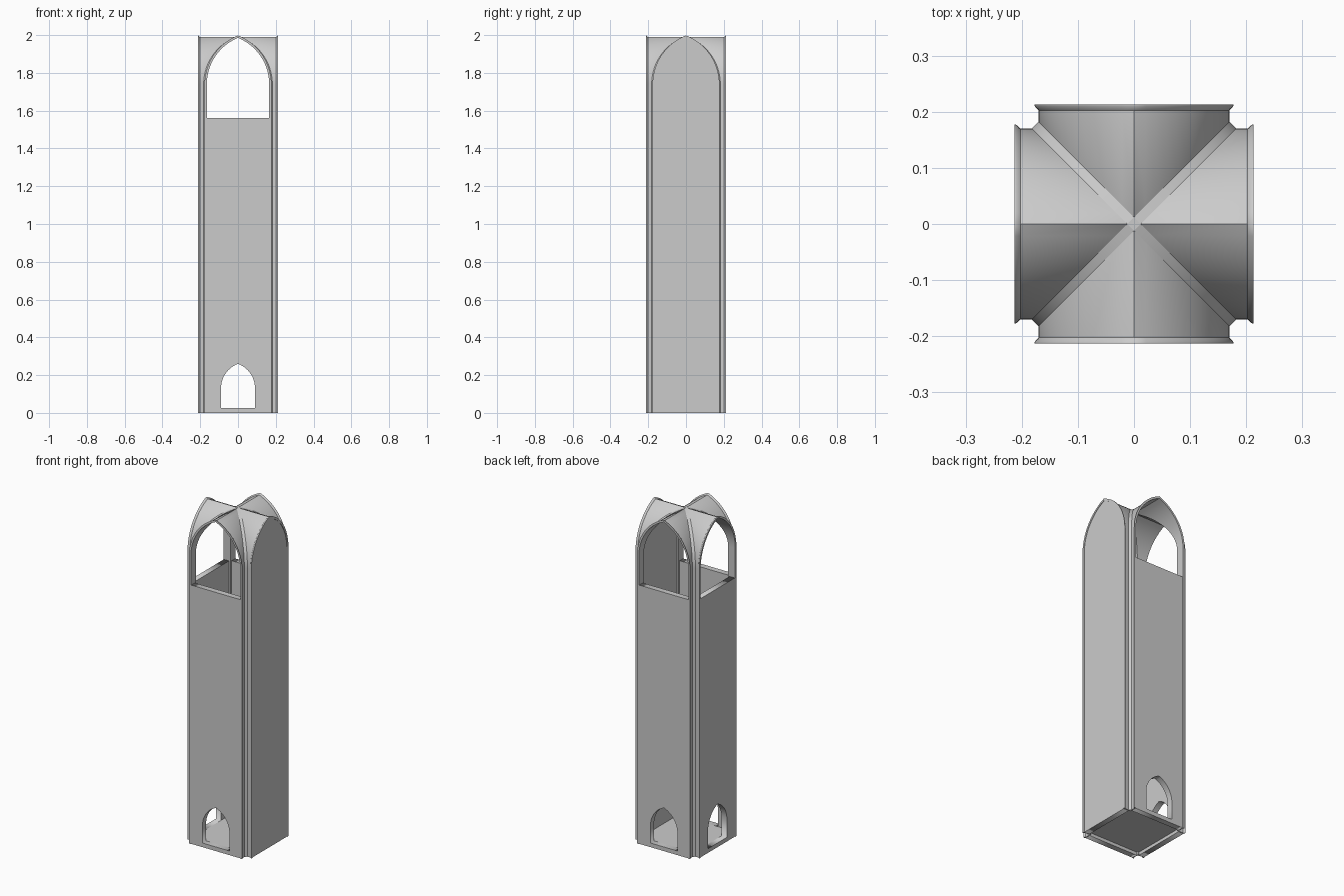
import bpy, bmesh, math
from mathutils import Matrix

if "Cube" in bpy.data.objects:
    bpy.data.objects.remove(bpy.data.objects["Cube"])

HALF, SPRING, CENTRE = 0.17, 1.74, 0.10    # main arch: half width, spring height, arc centre offset
SHELL, CHAMFER, SILL, PARAPET = 0.005, 0.012, 0.025, 1.56
SIDES = ["front", "left", "back", "right"]

stone = bpy.data.materials.new("grey_stone")
stone.use_nodes = True
stone.diffuse_color = (0.6, 0.6, 0.6, 1)
stone.node_tree.nodes["Principled BSDF"].inputs["Base Color"].default_value = (0.6, 0.6, 0.6, 1)


def arch(half, base, spring, centre, off=0.0, steps=14):
    """Two-centred pointed arch standing on straight jambs, as (x, z) points."""
    radius = half + centre + off
    top = math.acos(centre / radius)
    side = [(half + off, base)]
    for i in range(steps + 1):
        a = top * i / steps
        side.append((radius * math.cos(a) - centre, spring + radius * math.sin(a)))
    side[-1] = (0.0, side[-1][1])
    return side + [(-x, z) for x, z in side[-2::-1]]


def main_arch(off=0.0):
    return arch(HALF, 0.0, SPRING, CENTRE, off)


def add_object(name, mesh, turn=0):
    """Link a mesh, turned by quarter turns from the front side."""
    mesh.transform(Matrix.Rotation(turn * math.pi / 2, 4, "Z"))
    mesh.materials.clear()
    mesh.materials.append(stone)
    ob = bpy.data.objects.new(name, mesh)
    bpy.context.collection.objects.link(ob)
    return ob


def loft(name, rails, turn, closed=True, smooth=True):
    """Skin neighbouring rails of 3D points; closed rails also get end caps."""
    bm = bmesh.new()
    rows = [[bm.verts.new(p) for p in rail] for rail in rails]
    n = len(rows)
    for r in range(n if closed else n - 1):
        a, b = rows[r], rows[(r + 1) % n]
        for i in range(len(a) - 1):
            bm.faces.new((a[i], a[i + 1], b[i + 1], b[i]))
    if closed:
        bm.faces.new([row[0] for row in rows])
        bm.faces.new([row[-1] for row in rows])
    bmesh.ops.recalc_face_normals(bm, faces=bm.faces)
    mesh = bpy.data.meshes.new(name)
    bm.to_mesh(mesh)
    bm.free()
    ob = add_object(name, mesh, turn)
    if smooth:
        bpy.ops.object.select_all(action="DESELECT")
        ob.select_set(True)
        bpy.context.view_layer.objects.active = ob
        bpy.ops.object.shade_smooth_by_angle(angle=math.radians(48))
    return ob


def plate(name, outlines, y, depth, turn):
    """Upright plate filled between outlines; inner outlines become holes."""
    curve = bpy.data.curves.new(name, "CURVE")
    curve.dimensions, curve.fill_mode, curve.extrude = "2D", "BOTH", depth / 2
    for outline in outlines:
        spline = curve.splines.new("POLY")
        spline.points.add(len(outline) - 1)
        for p, (x, z) in zip(spline.points, outline):
            p.co = (x, z, 0, 1)
        spline.use_cyclic_u = True
    helper = bpy.data.objects.new(name + "_outline", curve)
    bpy.context.collection.objects.link(helper)
    graph = bpy.context.evaluated_depsgraph_get()
    mesh = bpy.data.meshes.new_from_object(helper.evaluated_get(graph))
    bpy.data.objects.remove(helper)
    bpy.data.curves.remove(curve)
    mesh.transform(Matrix.Translation((0, y, 0)) @ Matrix.Rotation(math.pi / 2, 4, "X"))
    mesh.name = name
    return add_object(name, mesh, turn)


outer, inner = main_arch(), main_arch(-SHELL)
# rim moulding section: offset from the arch, y position
rim_section = [(-SHELL, -0.202), (0.0, -0.202), (0.007, -0.210), (0.007, -0.213), (-SHELL, -0.213)]
door = arch(0.09, SILL, 0.13, 0.049)

for turn, side in enumerate(SIDES):
    # one arm of the cross vault with its jambs, mitred along the diagonals
    loft(side + "_vault", [
        [(x, -0.205, z) for x, z in outer],
        [(x, -abs(x) - CHAMFER, z) for x, z in outer],
        [(x, -abs(x), z) for x, z in inner],
        [(x, -0.205, z) for x, z in inner]], turn)

    # moulded rim around the arch
    loft(side + "_rim", [[(x, y, z) for x, z in main_arch(off)] for off, y in rim_section], turn)

    # chamfered rib filling the valley beside this arm, down to the ground
    half = outer[:len(outer) // 2 + 1]
    loft(side + "_groin_rib", [
        [(x, -x - CHAMFER, z) for x, z in half],
        [(x + CHAMFER, -x, z) for x, z in half]], turn, closed=False)

    # wall: one blind arch, the others with a doorway and an open top
    if side == "left":
        outlines = [main_arch(-0.002)]
    else:
        w = HALF - 0.002
        outlines = [[(-w, 0), (w, 0), (w, PARAPET), (-w, PARAPET)], door]
    plate(side + "_wall", outlines, -0.1925, 0.035, turn)

# small cap where the ribs cross
bm = bmesh.new()
apex = outer[len(outer) // 2][1]
bm.faces.new([bm.verts.new(p) for p in (
    (CHAMFER, 0, apex), (0, CHAMFER, apex), (-CHAMFER, 0, apex), (0, -CHAMFER, apex))])
cap = bpy.data.meshes.new("crossing_cap")
bm.to_mesh(cap)
bm.free()
add_object("crossing_cap", cap)

# floor slab, raised to the door sill
bm = bmesh.new()
bmesh.ops.create_cube(bm, size=1, matrix=Matrix.Translation((0, 0, SILL - 0.003))
                      @ Matrix.Diagonal((0.35, 0.35, 0.006, 1)))
slab = bpy.data.meshes.new("floor")
bm.to_mesh(slab)
bm.free()
add_object("floor", slab)
